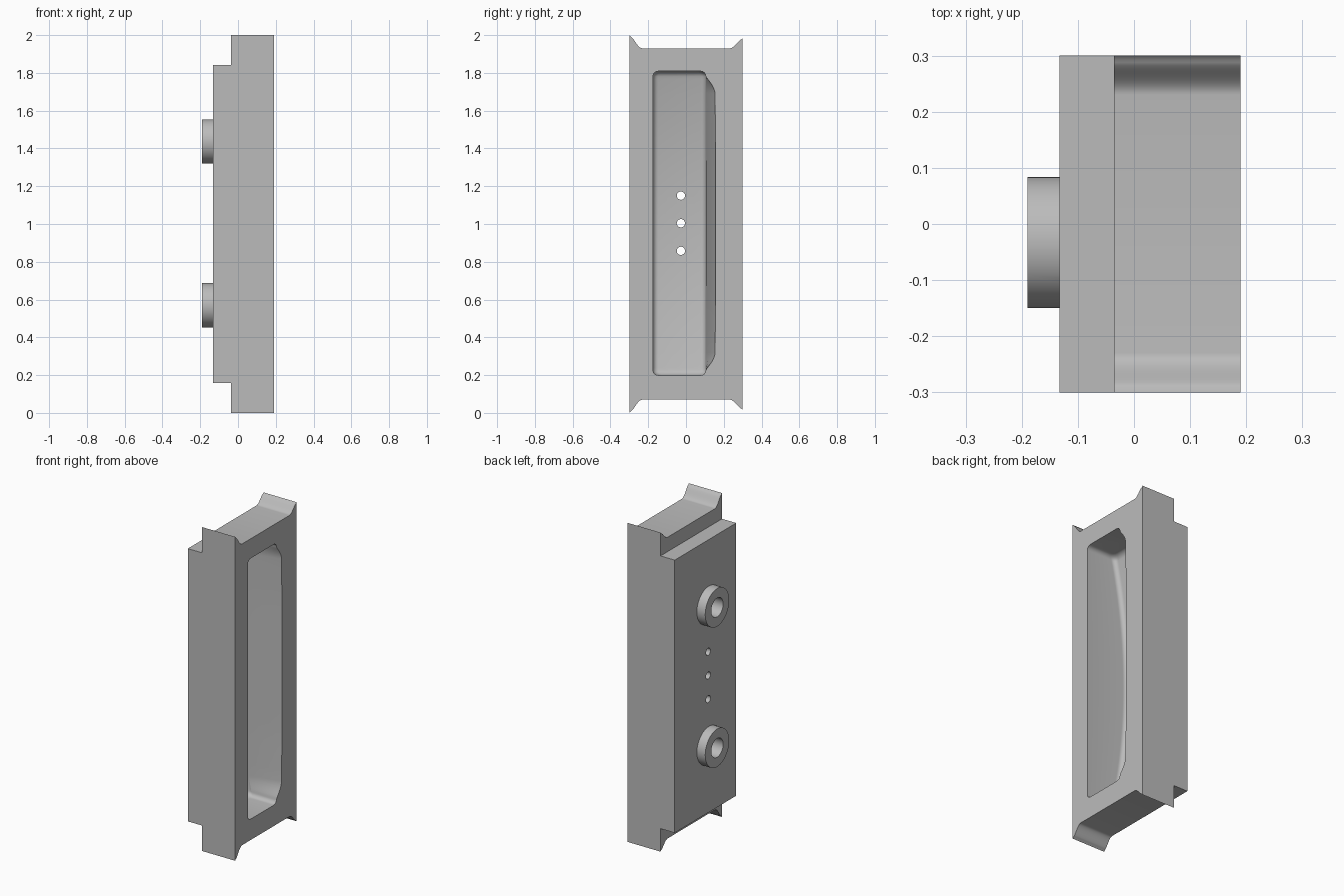
import bpy, bmesh, math
from mathutils import Matrix

cube = bpy.data.objects.get("Cube")
if cube:
    bpy.data.objects.remove(cube)

# One plain grey for the whole casting
grey = bpy.data.materials.new("plain_grey")
grey.use_nodes = True
colour = (0.5, 0.5, 0.5, 1)
grey.diffuse_color = colour
grey.node_tree.nodes["Principled BSDF"].inputs["Base Color"].default_value = colour


def finish(bm, name):
    bmesh.ops.recalc_face_normals(bm, faces=bm.faces)
    mesh = bpy.data.meshes.new(name)
    bm.to_mesh(mesh)
    bm.free()
    obj = bpy.data.objects.new(name, mesh)
    mesh.materials.append(grey)
    bpy.context.collection.objects.link(obj)
    return obj


def loft(name, rings):
    """Skin a list of closed rings with equal point counts and cap both ends."""
    bm = bmesh.new()
    loops = [[bm.verts.new(p) for p in ring] for ring in rings]
    for a, b in zip(loops, loops[1:]):
        for i in range(len(a)):
            j = (i + 1) % len(a)
            bm.faces.new((a[i], a[j], b[j], b[i]))
    bm.faces.new(loops[0])
    bm.faces.new(loops[-1])
    return finish(bm, name)


def prism(name, outline, x0, x1):
    return loft(name, [[(x, y, z) for y, z in outline] for x in (x0, x1)])


def cylinder(name, y, z, radius, x0, x1, sides=48):
    bm = bmesh.new()
    turn = Matrix.Translation(((x0 + x1) / 2, y, z)) @ Matrix.Rotation(math.pi / 2, 4, "Y")
    bmesh.ops.create_cone(bm, cap_ends=True, segments=sides, radius1=radius,
                          radius2=radius, depth=x1 - x0, matrix=turn)
    return finish(bm, name)


def combine(target, tool, operation):
    mod = target.modifiers.new(operation, "BOOLEAN")
    mod.operation, mod.object, mod.solver = operation, tool, "EXACT"
    bpy.context.view_layer.objects.active = target
    bpy.ops.object.modifier_apply(modifier=mod.name)
    bpy.data.objects.remove(tool)


# Front block: flared lips at both ends, the +y lip slightly shorter
HALF = 0.93


def lip(side, tip):
    """S-curve from the outer tip down to the flat end."""
    pts = [(side * 0.3, tip)]
    for i in range(13):
        t = i / 12
        y = 0.293 - 0.063 * t
        pts.append((side * y, HALF + (tip - 0.008 - HALF) * (1 + math.cos(math.pi * t ** 0.8)) / 2))
    return pts


end = lip(-1, 1.0) + lip(1, 0.985)[::-1]
outline = [(y, 1 + h) for y, h in end] + [(y, 1 - h) for y, h in reversed(end)]
body = prism("handle_housing", outline, -0.036, 0.19)

# Rear block, shorter than the front one
combine(body, prism("rear_block", [(-0.3, 0.157), (0.3, 0.157), (0.3, 1.841), (-0.3, 1.841)],
                    -0.133, 0.0), "UNION")

# Round bosses on the rear, with blind bores
for z in (0.57, 1.437):
    combine(body, cylinder("boss", -0.033, z, 0.117, -0.19, -0.11), "UNION")
    combine(body, cylinder("bore", -0.033, z, 0.058, -0.25, -0.105), "DIFFERENCE")

# Grip pocket: filleted recess with an arched floor and a scooped +y wall
MID, LENGTH, FILLET = 1.004, 0.805, 0.028


def section(z):
    edge = LENGTH - abs(z - MID)
    gap = max(FILLET - edge, 0)
    inset = FILLET - math.sqrt(max(FILLET ** 2 - gap ** 2, 0))
    depth = 0.285 - 0.09 * ((z - MID) / LENGTH) ** 2 - inset
    left, right = -0.175 + inset, 0.105 - inset
    rise = min(max((edge - 0.03) / 0.09, 0), 1)
    scoop = 0.047 * math.sin(rise * math.pi / 2) + 0.005 * min(edge / 0.4, 1) * rise
    floor_x = 0.19 - depth
    ring = [(0.25, left, z), (0.19, left, z)]
    steps = [math.pi / 2 * i / 6 for i in range(7)]
    r = FILLET
    ring += [(floor_x + r - r * math.sin(a), left + r - r * math.cos(a), z) for a in steps]
    ring += [(floor_x + r - r * math.cos(a), right - r + r * math.sin(a), z) for a in steps]
    base = max(-0.045, floor_x + r + 0.002)
    ring += [(base, right, z), (0.19, right + scoop, z), (0.25, right + scoop, z)]
    return ring


near = [FILLET * (1 - math.cos(math.pi / 2 * i / 6)) for i in range(7)]
near += [0.03 + 0.09 * i / 8 for i in range(1, 9)]
near += [0.12 + (LENGTH - 0.12) * i / 10 for i in range(1, 11)]
stations = [MID - LENGTH + e for e in near] + [MID + LENGTH - e for e in near[-2::-1]]
combine(body, loft("pocket", [section(z) for z in stations]), "DIFFERENCE")

# Three small holes through the pocket floor
for z in (0.858, MID, 1.15):
    combine(body, cylinder("drain_hole", -0.027, z, 0.022, -0.2, 0.1, 24), "DIFFERENCE")

# Smooth the curves, keep the machined edges sharp
bpy.ops.object.select_all(action="DESELECT")
body.select_set(True)
bpy.context.view_layer.objects.active = body
bpy.ops.object.shade_smooth_by_angle(angle=math.radians(30))
